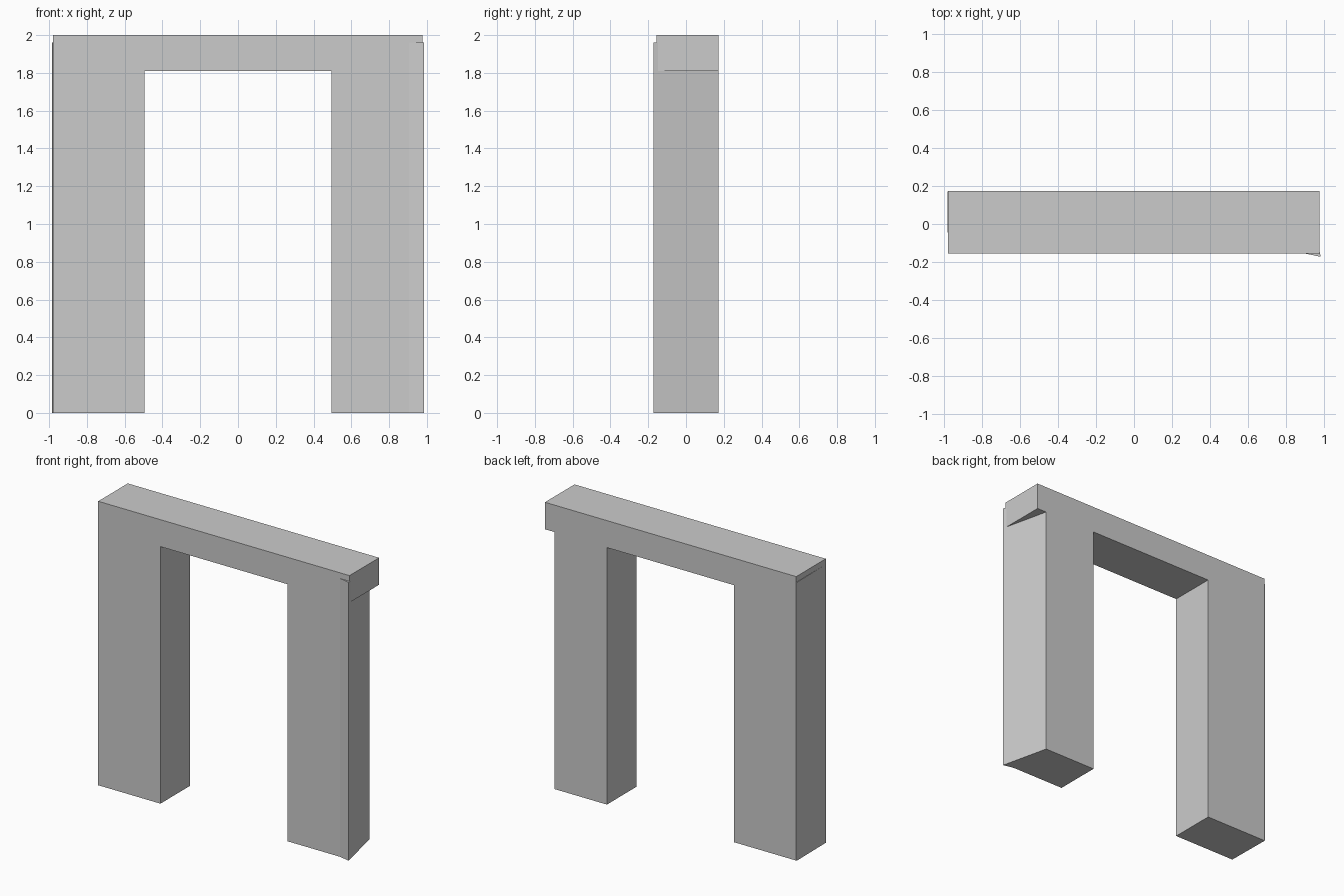
import bpy, bmesh
from mathutils import Vector

if "Cube" in bpy.data.objects:
    bpy.data.objects.remove(bpy.data.objects["Cube"])


def prism(name, profile, direction):
    """Extrude a closed planar outline along a direction into a solid."""
    bm = bmesh.new()
    face = bm.faces.new([bm.verts.new(p) for p in profile])
    out = bmesh.ops.extrude_face_region(bm, geom=[face])
    moved = [v for v in out["geom"] if isinstance(v, bmesh.types.BMVert)]
    bmesh.ops.translate(bm, verts=moved, vec=Vector(direction))
    bmesh.ops.recalc_face_normals(bm, faces=bm.faces[:])
    mesh = bpy.data.meshes.new(name)
    bm.to_mesh(mesh)
    bm.free()
    obj = bpy.data.objects.new(name, mesh)
    bpy.context.collection.objects.link(obj)
    return obj


FRONT, BACK = -0.156, 0.173
LINTEL_Z, CORNER_Z = 1.81, 1.96

# Doorway wall: two legs and a lintel that overhangs the right leg
outline = [(-0.98, 0), (-0.495, 0), (-0.495, LINTEL_Z), (0.495, LINTEL_Z),
           (0.495, 0), (0.904, 0), (0.904, LINTEL_Z), (0.978, LINTEL_Z),
           (0.978, 2), (-0.98, 2)]
prism("doorway_wall", [(x, FRONT, z) for x, z in outline],
      (0, BACK - FRONT, 0))

# Right corner: slightly turned end of the leg, poking out at the front
right = [(0.85, -0.10), (0.904, FRONT), (0.984, -0.173), (0.904, BACK),
         (0.85, 0.10)]
prism("right_corner", [(x, y, 0) for x, y in right], (0, 0, CORNER_Z))

# Left corner: thin sliver where the left leg end is barely out of square
left = [(-0.98, FRONT), (-0.95, -0.10), (-0.95, 0.10), (-0.984, BACK)]
prism("left_corner", [(x, y, 0) for x, y in left], (0, 0, CORNER_Z))
